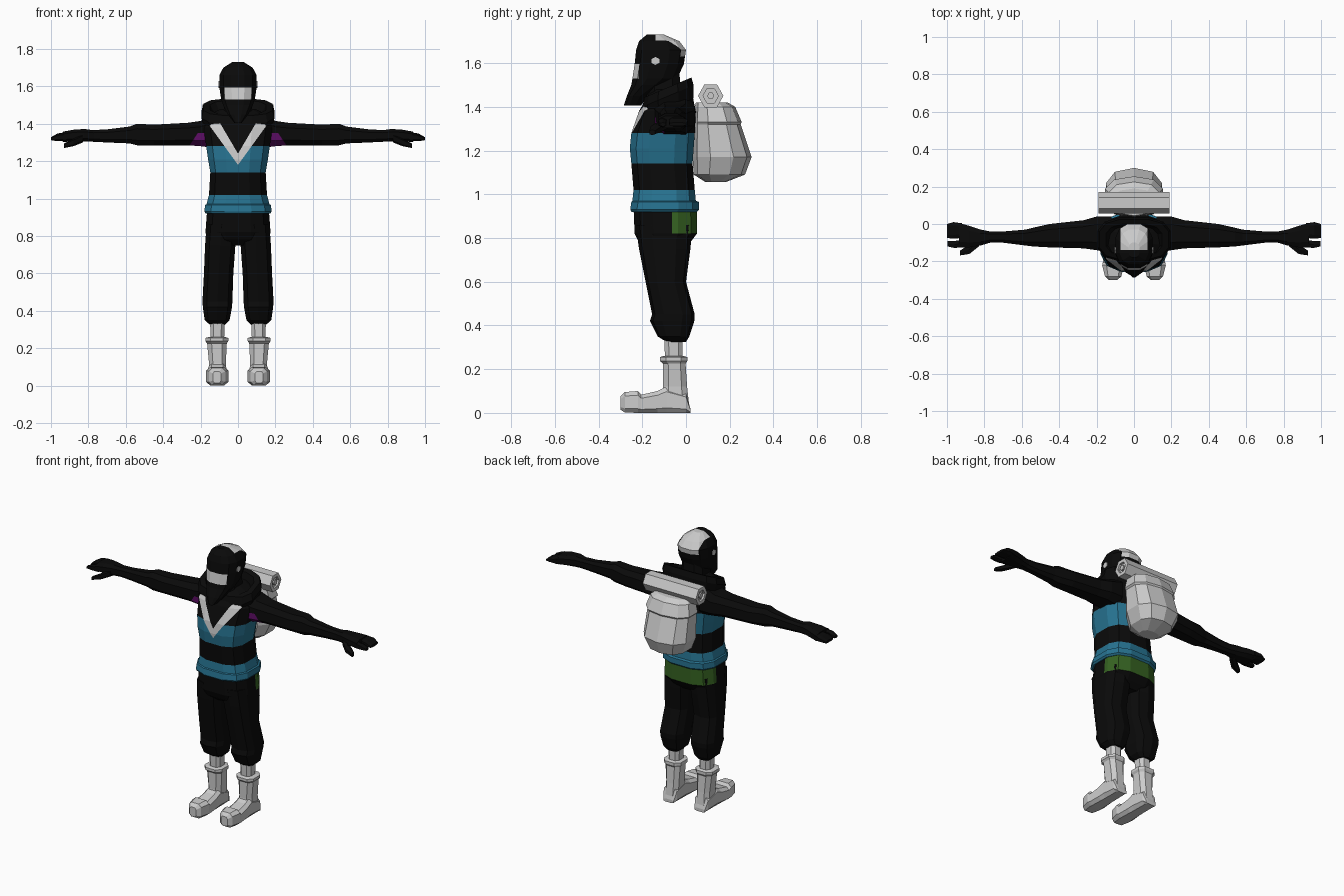
import bpy, bmesh, math
from mathutils import Vector

if "Cube" in bpy.data.objects:
    bpy.data.objects.remove(bpy.data.objects["Cube"])


def material(name, r, g, b):
    m = bpy.data.materials.new(name)
    m.use_nodes = True
    m.diffuse_color = (r, g, b, 1)
    node = m.node_tree.nodes["Principled BSDF"]
    node.inputs["Base Color"].default_value = (r, g, b, 1)
    node.inputs["Roughness"].default_value = 0.9
    return m


MATS = [material("black cloth", .003, .003, .003),
        material("pale grey", .6, .6, .6),
        material("teal blue", .02, .17, .28),
        material("dark green", .035, .12, .015),
        material("purple", .11, .004, .13)]
BLACK, GREY, BLUE, GREEN, PURPLE = range(5)


def section(n, power, phase):
    """Rounded-box outline with half sizes of one."""
    raw = [(math.cos(a), math.sin(a)) for a in
           ((i + phase) * 2 * math.pi / n for i in range(n))]
    pts = [tuple(math.copysign(abs(v) ** power if abs(v) > 1e-6 else 0, v) for v in p)
           for p in raw]
    ma, mb = max(p[0] for p in pts), max(p[1] for p in pts)
    return [(p[0] / ma, p[1] / mb) for p in pts]


def loft(name, axis, rings, colour=BLACK, n=10, power=.7, phase=.5, side=1,
         cuts=(), rule=None, caps=True, lift=None):
    """Skin rings (t, a_min, a_max, b_min, b_max) placed along an axis."""
    bm = bmesh.new()
    outline = section(n, power, phase)
    loops = []
    for t, a0, a1, b0, b1 in rings:
        loop = []
        for u, v in outline:
            a = (a0 + a1 + u * (a1 - a0)) / 2
            b = (b0 + b1 + v * (b1 - b0)) / 2
            co = Vector({"x": (t, a, b), "y": (a, t, b), "z": (a, b, t)}[axis])
            if lift:
                co.z += lift(co)
            co.x *= side
            loop.append(bm.verts.new(co))
        loops.append(loop)
    for lo, hi in zip(loops, loops[1:]):
        for i in range(n):
            j = (i + 1) % n
            bm.faces.new((lo[i], lo[j], hi[j], hi[i]))
    if caps:
        bm.faces.new(loops[0])
        bm.faces.new(loops[-1])
    # crisp colour borders
    for point, normal in cuts:
        bmesh.ops.bisect_plane(bm, geom=bm.verts[:] + bm.edges[:] + bm.faces[:],
                               plane_co=point, plane_no=normal, dist=1e-4)
    bmesh.ops.recalc_face_normals(bm, faces=bm.faces)
    for f in bm.faces:
        f.material_index = rule(f.calc_center_median()) if rule else colour
    me = bpy.data.meshes.new(name)
    bm.to_mesh(me)
    bm.free()
    for m in MATS:
        me.materials.append(m)
    ob = bpy.data.objects.new(name, me)
    bpy.context.collection.objects.link(ob)
    return ob


def body(rings):
    """Centred rings: (z, half width, y_min, y_max)."""
    return [(z, -w, w, y0, y1) for z, w, y0, y1 in rings]


# Jacket: striped body with a pale V-shaped lapel
def outer(x):
    return 1.18 + 1.38 * abs(x)


def inner(x):
    return 1.24 + 1.7 * abs(x)


def jacket_colour(c):
    if c.y < -.08 and c.z > outer(c.x):
        return GREY if c.z < inner(c.x) and c.z < 1.45 else BLACK
    return BLUE if c.z < 1.02 or 1.14 < c.z < 1.28 else BLACK


v_cuts = [((0, 0, z), (s * slope, 0, -1))
          for z, slope in ((1.18, 1.38), (1.24, 1.7)) for s in (1, -1)]
loft("jacket", "z", body([
    (.92, .172, -.25, .05), (.93, .18, -.255, .06), (.965, .176, -.25, .06),
    (.97, .168, -.245, .045), (1.02, .155, -.24, .04), (1.14, .148, -.25, .03),
    (1.21, .16, -.257, .035), (1.28, .17, -.25, .04), (1.38, .185, -.215, .045),
    (1.45, .15, -.175, .03), (1.48, .09, -.15, .0)]),
    n=12, cuts=v_cuts + [((0, 0, 1.45), (0, 0, 1))], rule=jacket_colour)

# Folded collar, higher at the back
loft("collar", "z", body([
    (1.39, .175, -.19, .035), (1.45, .195, -.2, .035), (1.49, .185, -.19, .025),
    (1.49, .15, -.17, .0), (1.42, .11, -.15, -.02)]),
    n=12, caps=False, lift=lambda c: (c.y + .08) * .42)

# Hips with green seat
loft("hips", "z", body([(.75, .1, -.18, -.01), (.78, .165, -.215, .02),
                        (.82, .174, -.235, .05), (.94, .165, -.24, .05)]),
     n=12, cuts=[((0, -.065, 0), (0, 1, 0))],
     rule=lambda c: GREEN if c.y > -.065 and c.z > .82 else BLACK)


# Head: pointed mask, visor panel and pale crown patch
def head_colour(c):
    if c.y < -.15 and 1.53 < c.z < 1.595 and abs(c.x) < .073:
        return GREY
    if c.y > -.14 and c.z > 1.63 and abs(c.x) < .072:
        return GREY
    return BLACK


loft("head", "z", body([
    (1.405, .02, -.285, -.205), (1.45, .055, -.27, -.18), (1.5, .08, -.25, -.09),
    (1.53, .09, -.245, -.04), (1.595, .1, -.235, -.01), (1.66, .1, -.228, .0),
    (1.7, .078, -.215, -.03), (1.73, .03, -.18, -.1)]),
    n=12, power=.8, rule=head_colour,
    cuts=[((s * w, 0, 0), (1, 0, 0)) for s in (1, -1) for w in (.073,)]
    + [((0, -.14, 0), (0, 1, 0)), ((0, 0, 1.63), (0, 0, 1))])
loft("neck", "z", body([(1.4, .08, -.18, -.02), (1.56, .07, -.18, -.03)]), n=8)

# Backpack with overhanging lid
loft("backpack", "z", body([
    (1.055, .06, .09, .18), (1.09, .115, .035, .27), (1.17, .15, .03, .3),
    (1.32, .145, .035, .25), (1.33, .155, .035, .255), (1.4, .135, .04, .225),
    (1.42, .11, .045, .19)]), GREY, n=10, power=.8)


# Rolled mat with recessed rings at the ends
def mat_ring(x, r):
    h = r * .9
    return (x, .113 - r, .113 + r, 1.45 - h, 1.45 + h)


mat_end = [(.188, .016), (.175, .016), (.175, .035), (.19, .035), (.19, .058)]
loft("bedroll", "x", [mat_ring(-x, r) for x, r in mat_end]
     + [mat_ring(x, r) for x, r in reversed(mat_end)],
     GREY, n=6, power=1, phase=0)

# Paired limbs
for s, label in ((1, "left_"), (-1, "right_")):
    loft(label + "ear_stud", "x", [(.09, -.158, -.122, 1.592, 1.628),
                                   (.103, -.158, -.122, 1.592, 1.628)],
         GREY, n=6, power=1, side=s)

    # Sleeve with a purple armpit patch
    loft(label + "sleeve", "x", [
        (.12, -.15, .04, 1.27, 1.45), (.2, -.14, .04, 1.28, 1.415),
        (.27, -.13, .02, 1.285, 1.405), (.45, -.125, .0, 1.285, 1.395),
        (.54, -.12, -.02, 1.285, 1.4), (.58, -.115, -.03, 1.295, 1.385),
        (.7, -.1, -.04, 1.3, 1.37), (.8, -.1, -.04, 1.305, 1.365)],
        n=8, side=s,
        cuts=[((s * .255, 0, 1.29), (s * 1.5, 0, 1)), ((0, 0, 1.35), (0, 0, 1))],
        rule=lambda c: PURPLE if c.y < -.06 and c.z < 1.35
        and 1.5 * (abs(c.x) - .255) + c.z < 1.29 else BLACK)

    # Hand: palm, joined fingers, index finger and thumb
    loft(label + "palm", "x", [
        (.77, -.1, -.04, 1.305, 1.365), (.82, -.115, -.03, 1.305, 1.372),
        (.88, -.125, -.01, 1.305, 1.368), (.935, -.125, .005, 1.303, 1.358)],
        n=8, side=s)
    loft(label + "fingers", "x", [
        (.92, -.075, .004, 1.308, 1.355), (.965, -.078, .01, 1.312, 1.348),
        (1, -.075, .0, 1.312, 1.328)], n=8, side=s)
    loft(label + "index_finger", "x", [
        (.92, -.125, -.088, 1.305, 1.352), (.96, -.128, -.09, 1.308, 1.345),
        (.998, -.12, -.092, 1.31, 1.328)], n=6, side=s)
    loft(label + "thumb", "x", [
        (.83, -.12, -.07, 1.3, 1.345), (.88, -.16, -.11, 1.28, 1.32),
        (.93, -.168, -.142, 1.27, 1.295)], n=6, side=s)

    # Baggy trouser leg
    loft(label + "trouser_leg", "z", [
        (.325, .07, .15, -.09, .0), (.35, .045, .178, -.13, .015),
        (.42, .032, .188, -.165, .038), (.45, .03, .19, -.155, .04),
        (.6, .025, .182, -.185, .0), (.75, .014, .176, -.215, .02),
        (.86, .01, .168, -.23, .03)], n=10, side=s)

    # Sock and boot
    loft(label + "sock", "z", [(.22, .075, .145, -.095, -.015),
                               (.36, .07, .15, -.1, -.015)], GREY, n=8, side=s)
    loft(label + "boot_shaft", "z", [
        (.03, .065, .158, -.115, .015), (.12, .065, .155, -.105, .005),
        (.225, .06, .165, -.105, -.002), (.238, .052, .175, -.12, .006),
        (.255, .052, .175, -.12, .006), (.26, .07, .155, -.105, -.01)],
        GREY, n=8, side=s)
    loft(label + "boot_foot", "y", [
        (-.3, .09, .135, .015, .075), (-.28, .068, .155, .002, .095),
        (-.22, .052, .17, 0, .1), (-.205, .055, .167, 0, .083),
        (-.13, .06, .162, 0, .1), (-.09, .062, .16, 0, .12),
        (0, .065, .158, 0, .09), (.02, .075, .148, 0, .02)],
        GREY, n=8, power=.55, side=s)
